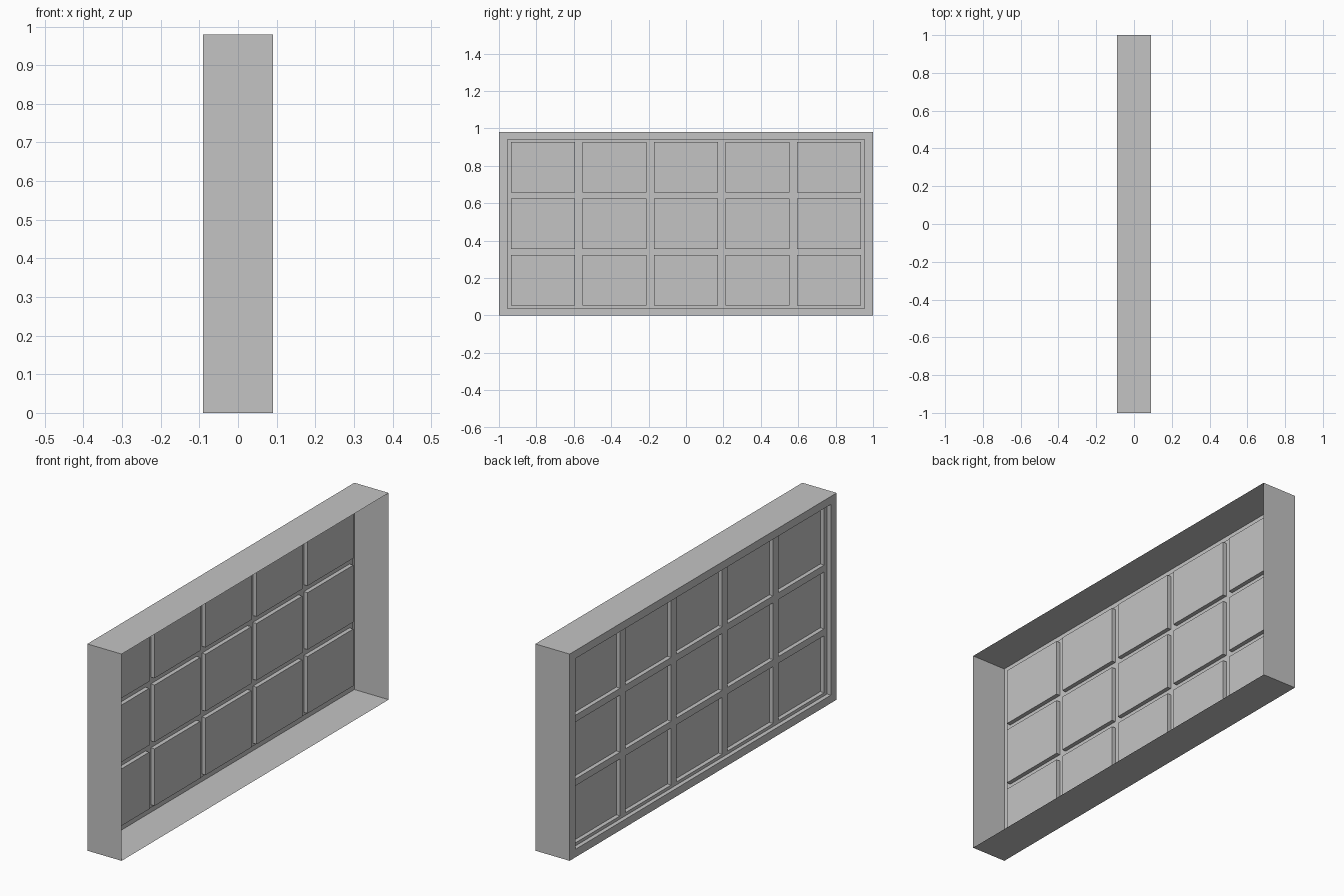
import bpy, bmesh

cube = bpy.data.objects.get("Cube")
if cube:
    bpy.data.objects.remove(cube, do_unlink=True)

# Single flat grey
grey = bpy.data.materials.new("plain_grey")
grey.use_nodes = True
colour = (0.55, 0.55, 0.55, 1)
grey.diffuse_color = colour
grey.node_tree.nodes["Principled BSDF"].inputs["Base Color"].default_value = colour

HEIGHT, DEPTH = 0.98, 0.09       # casing height and half depth
RIM_Y, RIM_Z = 0.957, 0.452      # half size of the rim opening
MID = HEIGHT / 2
STEP = 0.02                      # depth of each recess
BAR_X = -DEPTH + STEP
PANE_X = BAR_X + STEP
COLS, ROWS = 5, 3
PITCH_Y, PITCH_Z = 0.382, 0.3025
PANE_W, PANE_H = 0.342, 0.27


def loop(bm, x, cy, cz, hy, hz):
    """Rectangular loop of vertices in the plane at x."""
    return [bm.verts.new((x, cy + a * hy, cz + b * hz))
            for a, b in ((-1, -1), (-1, 1), (1, 1), (1, -1))]


def bridge(bm, loops):
    """Join successive rectangular loops with flat walls."""
    for a, b in zip(loops, loops[1:]):
        for i in range(4):
            j = (i + 1) % 4
            bm.faces.new((a[i], b[i], b[j], a[j]))


def finish(bm, name):
    mesh = bpy.data.meshes.new(name)
    bm.to_mesh(mesh)
    bm.free()
    mesh.materials.append(grey)
    obj = bpy.data.objects.new(name, mesh)
    bpy.context.collection.objects.link(obj)
    return obj


# Casing: thin outer walls, flat rim and the first recess step
bm = bmesh.new()
bridge(bm, [loop(bm, DEPTH, 0, MID, 1, MID),
            loop(bm, -DEPTH, 0, MID, 1, MID),
            loop(bm, -DEPTH, 0, MID, RIM_Y, RIM_Z),
            loop(bm, BAR_X, 0, MID, RIM_Y, RIM_Z)])
finish(bm, "outer_casing")

# Lattice of bars: a grid of cells that leaves the pane openings empty
pane_y = [(i - (COLS - 1) / 2) * PITCH_Y for i in range(COLS)]
pane_z = [MID + (i - (ROWS - 1) / 2) * PITCH_Z for i in range(ROWS)]


def cuts(centres, half, low, high):
    return [low] + [c + s * half for c in centres for s in (-1, 1)] + [high]


ys = cuts(pane_y, PANE_W / 2, -RIM_Y, RIM_Y)
zs = cuts(pane_z, PANE_H / 2, MID - RIM_Z, MID + RIM_Z)
bm = bmesh.new()
grid = [[bm.verts.new((BAR_X, y, z)) for z in zs] for y in ys]
for i in range(len(ys) - 1):
    for j in range(len(zs) - 1):
        if i % 2 == 0 or j % 2 == 0:
            bm.faces.new((grid[i][j], grid[i][j + 1],
                          grid[i + 1][j + 1], grid[i + 1][j]))
# Merge coplanar cells into clean bars
bmesh.ops.dissolve_limit(bm, angle_limit=0.01, verts=bm.verts, edges=bm.edges)
finish(bm, "lattice_bars")

# Panes: shallow pockets behind each opening
bm = bmesh.new()
for y in pane_y:
    for z in pane_z:
        mouth = loop(bm, BAR_X, y, z, PANE_W / 2, PANE_H / 2)
        floor = loop(bm, PANE_X, y, z, PANE_W / 2, PANE_H / 2)
        bridge(bm, [mouth, floor])
        bm.faces.new(floor)
finish(bm, "recessed_panes")
